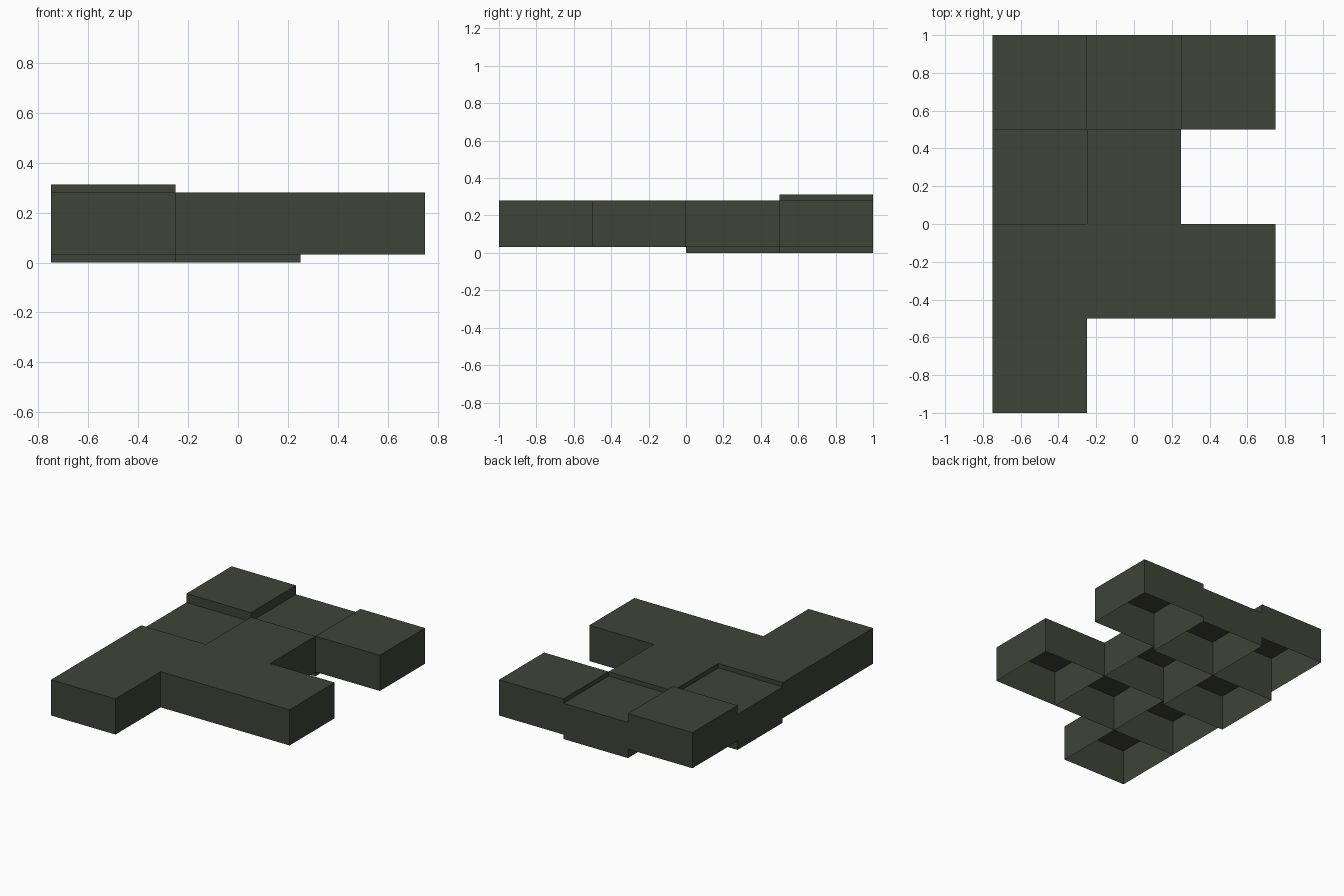
import bpy, bmesh

if "Cube" in bpy.data.objects:
    bpy.data.objects.remove(bpy.data.objects["Cube"])

SIDE, HEIGHT, STEP = 0.5, 0.25, 0.03125

mat = bpy.data.materials.new("dark_olive")
mat.diffuse_color = (0.050, 0.057, 0.038, 1)
mat.use_nodes = True
mat.node_tree.nodes["Principled BSDF"].inputs["Base Color"].default_value = mat.diffuse_color

# Height level of each block, back row first (None = empty cell)
LEVELS = [
    [2, 0, 1],
    [0, 1, None],
    [1, 1, 1],
    [1, None, None],
]


def open_block(name, x, y, z):
    """Thin-walled block, open at the bottom, base at z."""
    bm = bmesh.new()
    bmesh.ops.create_cube(bm, size=1)
    bm.normal_update()
    bmesh.ops.delete(bm, geom=[f for f in bm.faces if f.normal.z < -0.5],
                     context='FACES_ONLY')
    bmesh.ops.scale(bm, vec=(SIDE, SIDE, HEIGHT), verts=bm.verts)
    bmesh.ops.translate(bm, vec=(x, y, z + HEIGHT / 2), verts=bm.verts)
    mesh = bpy.data.meshes.new(name)
    bm.to_mesh(mesh)
    bm.free()
    mesh.materials.append(mat)
    bpy.context.collection.objects.link(bpy.data.objects.new(name, mesh))


# Blocks on a 3 x 4 grid
for row, levels in enumerate(LEVELS):
    for col, level in enumerate(levels):
        if level is not None:
            open_block(f"block_row{row + 1}_col{col + 1}",
                       (col - 1) * SIDE, (1.5 - row) * SIDE, level * STEP)
